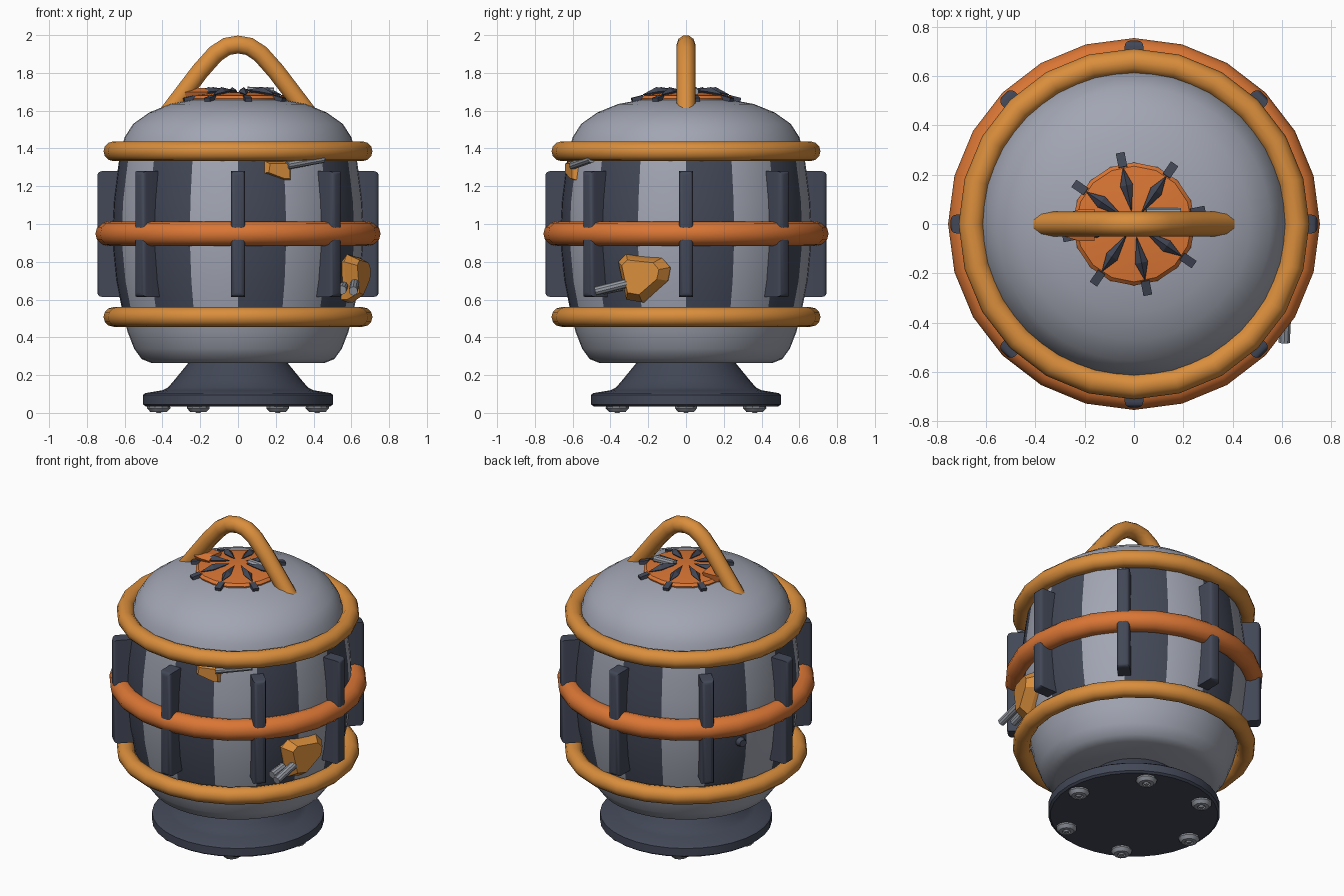
import bpy, bmesh, math
from mathutils import Vector, Matrix

if "Cube" in bpy.data.objects:
    bpy.data.objects.remove(bpy.data.objects["Cube"])


def material(name, r, g, b):
    m = bpy.data.materials.new(name)
    m.diffuse_color = (r, g, b, 1)
    m.use_nodes = True
    m.node_tree.nodes["Principled BSDF"].inputs["Base Color"].default_value = (r, g, b, 1)
    return m


GREY = material("light grey", 0.36, 0.38, 0.45)
DARK = material("dark slate", 0.055, 0.064, 0.095)
AMBER = material("amber", 0.70, 0.27, 0.045)
ORANGE = material("orange", 0.70, 0.18, 0.035)
STEEL = material("steel", 0.30, 0.32, 0.36)


def finish(name, bm, *mats, angle=35):
    bmesh.ops.recalc_face_normals(bm, faces=bm.faces)
    me = bpy.data.meshes.new(name)
    bm.to_mesh(me)
    bm.free()
    ob = bpy.data.objects.new(name, me)
    bpy.context.collection.objects.link(ob)
    for m in mats:
        me.materials.append(m)
    bpy.ops.object.select_all(action="DESELECT")
    ob.select_set(True)
    bpy.context.view_layer.objects.active = ob
    if angle:
        bpy.ops.object.shade_smooth_by_angle(angle=math.radians(angle))
    return ob


def lathe(profile, steps):
    """Spin an (r, z) profile around z, starting at the front."""
    bm = bmesh.new()
    vs = [bm.verts.new((0, -r, z)) for r, z in profile]
    for a, b in zip(vs, vs[1:]):
        bm.edges.new((a, b))
    bmesh.ops.spin(bm, geom=bm.verts[:] + bm.edges[:], cent=(0, 0, 0), axis=(0, 0, 1),
                   angle=math.tau, steps=steps)
    bmesh.ops.remove_doubles(bm, verts=bm.verts, dist=0.0005)
    return bm


def ring(name, major, minor, z, mat):
    prof = [(major + minor * math.cos(i * math.tau / 12), z + minor * math.sin(i * math.tau / 12))
            for i in range(13)]
    finish(name, lathe(prof, 24), mat, angle=60)


def around(angle):
    """Turn something built at the front (-y) to a heading, front = 0, left = 90."""
    return Matrix.Rotation(math.radians(angle), 4, "Z")


def rod(name, a, b, radius, mat, tip=None):
    a, b = Vector(a), Vector(b)
    bm = bmesh.new()
    bmesh.ops.create_cone(bm, cap_ends=True, segments=10, radius1=radius,
                          radius2=radius if tip is None else tip, depth=(b - a).length)
    turn = (b - a).to_track_quat("Z", "Y").to_matrix().to_4x4()
    bm.transform(Matrix.Translation((a + b) / 2) @ turn)
    finish(name, bm, mat)


def chunk(name, outline, heading, inner, outer, mat):
    """Faceted shard: an outline tapering outward from the wall."""
    bm = bmesh.new()
    cu = sum(p[0] for p in outline) / len(outline)
    cz = sum(p[1] for p in outline) / len(outline)
    for depth, s in ((inner, 1), ((inner + outer) / 2, 1), (outer, 0.72)):
        for u, z in outline:
            bm.verts.new((cu + (u - cu) * s, -depth, cz + (z - cz) * s))
    bmesh.ops.convex_hull(bm, input=bm.verts)
    bm.transform(around(heading))
    finish(name, bm, mat, angle=25)


# Barrel body with sixteen alternating panels between the outer hoops
body = lathe([(0, 0.265), (0.46, 0.265), (0.51, 0.285), (0.55, 0.34), (0.585, 0.43),
              (0.61, 0.53), (0.645, 0.7), (0.662, 0.87), (0.665, 0.98), (0.658, 1.12),
              (0.642, 1.25), (0.625, 1.37), (0.6, 1.46), (0.555, 1.53), (0.47, 1.59),
              (0.36, 1.635), (0.2, 1.665), (0, 1.675)], 48)
for f in body.faces:
    c = f.calc_center_median()
    panel = int((math.atan2(c.x, -c.y) % math.tau) / (math.tau / 16))
    if 0.53 < c.z < 1.37 and panel % 2 == 0:
        f.material_index = 1
finish("barrel_body", body, GREY, DARK, angle=50)

# Pedestal
finish("pedestal", lathe([(0, 0.035), (0.49, 0.035), (0.503, 0.045), (0.503, 0.095), (0.49, 0.105),
                          (0.4, 0.12), (0.37, 0.135), (0.34, 0.17), (0.25, 0.28), (0, 0.28)], 32), DARK)

# Hoops
ring("lower_hoop", 0.66, 0.052, 0.508, AMBER)
ring("upper_hoop", 0.66, 0.052, 1.385, AMBER)
ring("middle_hoop", 0.69, 0.065, 0.948, ORANGE)

# Eight upright fins
for i in range(8):
    bm = bmesh.new()
    bmesh.ops.create_cube(bm, size=1)
    bm.transform(Matrix.Translation((0, -0.665, 0.947)) @ Matrix.Diagonal((0.076, 0.16, 0.665, 1)))
    edges = [e for e in bm.edges if all(v.co.y < -0.7 for v in e.verts)]
    bmesh.ops.bevel(bm, geom=edges, offset=0.024, segments=3, profile=0.5, affect="EDGES")
    bm.transform(around(45 * i))
    finish("fin", bm, DARK)

# Six feet bolts under the pedestal
for i in range(6):
    bm = lathe([(0, 0.04), (0.06, 0.04), (0.062, 0.025), (0.045, 0.006), (0.025, 0.004),
                (0.022, 0.015), (0.012, 0.0), (0, 0.0)], 10)
    bm.transform(around(30 + 60 * i) @ Matrix.Translation((0, -0.42, 0)))
    finish("foot_bolt", bm, STEEL)

# Carrying handle
curve = bpy.data.curves.new("handle", "CURVE")
curve.dimensions = "3D"
curve.bevel_depth = 0.05
curve.bevel_resolution = 3
curve.use_fill_caps = True
half = [(0.375, 1.58), (0.28, 1.705), (0.2, 1.81), (0.12, 1.9), (0.06, 1.94)]
path = [(-x, z) for x, z in half] + [(0, 1.95)] + half[::-1]
spline = curve.splines.new("POLY")
spline.points.add(len(path) - 1)
for p, (x, z) in zip(spline.points, path):
    p.co = (x, 0, z, 1)
spline.use_smooth = True
curve.materials.append(AMBER)
bpy.context.collection.objects.link(bpy.data.objects.new("handle", curve))

# Top cap with radiating spikes and rim pegs
finish("top_cap", lathe([(0, 1.64), (0.245, 1.64), (0.25, 1.665), (0.235, 1.68), (0.12, 1.695),
                         (0, 1.7)], 16), ORANGE)
for i in range(8):
    turn = around(11 + 45 * i)
    bm = bmesh.new()
    for p in ((0, -0.05, 1.71), (0, -0.235, 1.685), (0, -0.16, 1.725), (0, -0.16, 1.67),
              (0.026, -0.16, 1.7), (-0.026, -0.16, 1.7)):
        bm.verts.new(p)
    bmesh.ops.convex_hull(bm, input=bm.verts)
    bm.transform(turn)
    finish("cap_spike", bm, DARK, angle=0)
    bm = bmesh.new()
    bmesh.ops.create_cube(bm, size=1)
    bm.transform(turn @ Matrix.Translation((0, -0.262, 1.66)) @ Matrix.Rotation(0.25, 4, "X")
                 @ Matrix.Diagonal((0.036, 0.06, 0.03, 1)))
    finish("cap_peg", bm, DARK, angle=0)

# Cap attachments
chunk("cap_shard", [(-0.05, 1.66), (-0.06, 1.71), (0.02, 1.72), (0.07, 1.7), (0.05, 1.66)],
      270, 0.16, 0.28, ORANGE)
rod("cap_pin", (0.05, 0.045, 1.705), (0.19, 0.045, 1.7), 0.022, STEEL)

# Shards and pins on the side wall
chunk("front_shard", [(-0.08, 1.27), (-0.07, 1.335), (0.08, 1.335), (0.085, 1.225), (0.045, 1.225)],
      19, 0.58, 0.66, AMBER)
rod("front_pin", (0.26, -0.6, 1.31), (0.45, -0.5, 1.345), 0.022, STEEL)
chunk("side_shard", [(-0.145, 0.8), (-0.1, 0.84), (0.1, 0.82), (0.145, 0.77), (0.13, 0.7),
                     (-0.01, 0.585), (-0.1, 0.6)], 70, 0.59, 0.71, AMBER)
rod("side_pin", (0.62, -0.28, 0.695), (0.61, -0.48, 0.645), 0.024, STEEL)
rod("side_pin_short", (0.56, -0.34, 0.67), (0.55, -0.44, 0.65), 0.024, STEEL)

# Small stud on the back right wall
stud = around(244) @ Vector((0, -0.64, 0.82))
rod("wall_stud", stud, around(244) @ Vector((0, -0.69, 0.82)), 0.035, DARK, tip=0.022)
